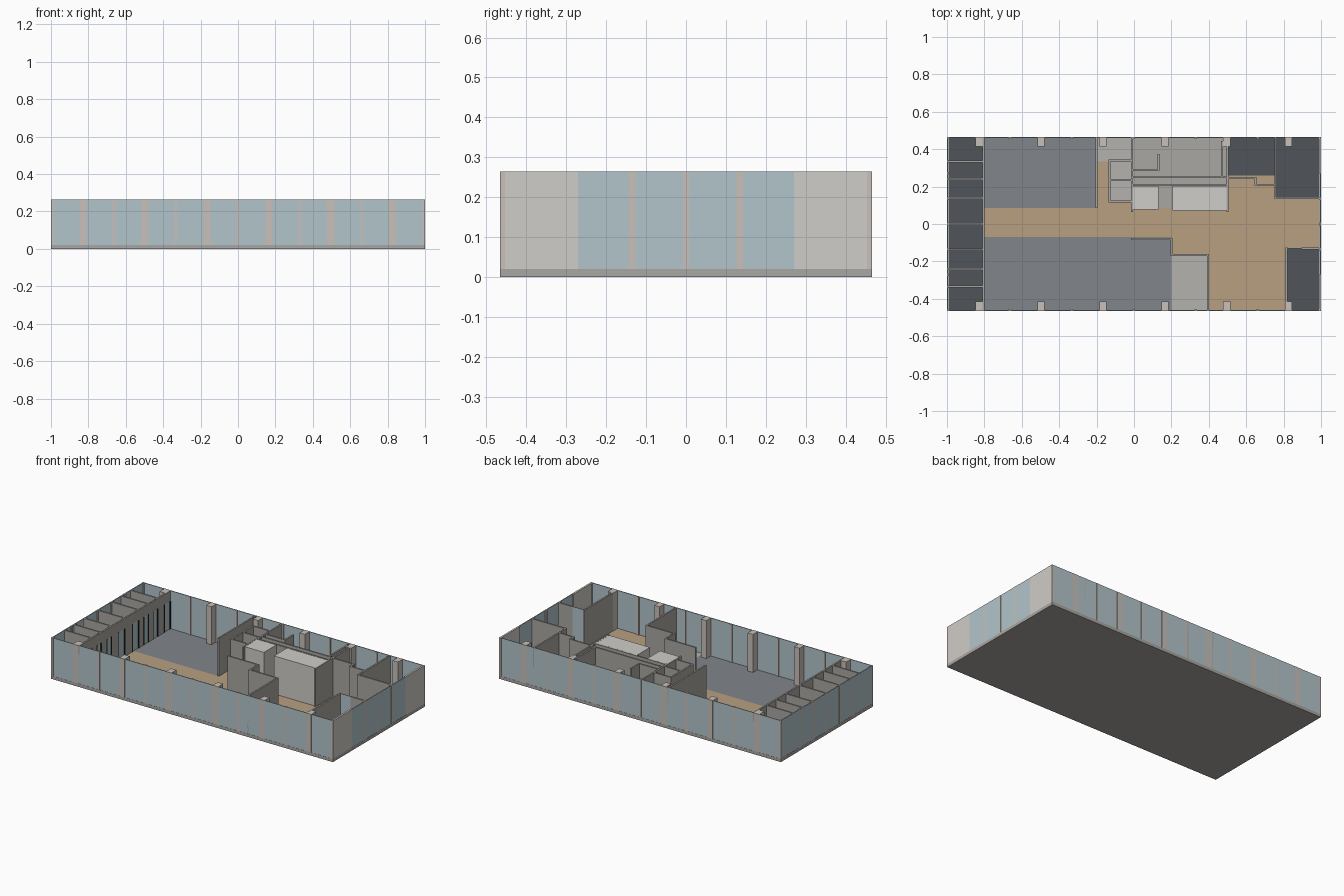
import bpy, bmesh

if "Cube" in bpy.data.objects:
    bpy.data.objects.remove(bpy.data.objects["Cube"])

H, S = 0.265, 0.02          # wall top, slab top
X, Y, T = 1.0, 0.466, 0.010  # half length, half width, partition thickness


def mat(name, r, g, b):
    m = bpy.data.materials.new(name)
    m.diffuse_color = (r, g, b, 1)
    m.use_nodes = True
    m.node_tree.nodes["Principled BSDF"].inputs["Base Color"].default_value = m.diffuse_color
    return m


GLASS = mat("glass", .45, .56, .60)
STONE = mat("stone", .58, .53, .49)
PALE = mat("pale_panel", .63, .61, .58)
WALL = mat("plaster", .40, .385, .36)
DARK = mat("dark_carpet", .08, .09, .10)
BLUE = mat("blue_grey_carpet", .22, .235, .255)
TAN = mat("timber", .48, .35, .22)
TILE = mat("tile", .46, .45, .43)
BLACK = mat("black_frame", .02, .02, .02)


def boxes(name, items, material):
    """One object made of boxes given as (x0, x1, y0, y1, z0, z1)."""
    bm = bmesh.new()
    for x0, x1, y0, y1, z0, z1 in items:
        vs = bmesh.ops.create_cube(bm, size=1)["verts"]
        for v in vs:
            v.co.x = x1 if v.co.x > 0 else x0
            v.co.y = y1 if v.co.y > 0 else y0
            v.co.z = z1 if v.co.z > 0 else z0
    me = bpy.data.meshes.new(name)
    bm.to_mesh(me)
    bm.free()
    me.materials.append(material)
    ob = bpy.data.objects.new(name, me)
    bpy.context.collection.objects.link(ob)
    return ob


def floor(name, material, *rects):
    boxes(name, [(*r, S - .002, S + .001) for r in rects], material)


def run(path, z0=S, z1=H):
    """Partition boxes following an axis-aligned path."""
    h = T / 2
    return [(min(a[0], b[0]) - h, max(a[0], b[0]) + h,
             min(a[1], b[1]) - h, max(a[1], b[1]) + h, z0, z1)
            for a, b in zip(path, path[1:])]


# Slab and floor finishes
boxes("slab", [(-X, X, -Y, Y, 0, S)], WALL)
floor("office_floor", DARK, (-.99, -.81, -.46, .46), (.82, .99, -.46, -.13),
      (.755, .99, .14, .46), (.505, .755, .26, .46))
floor("open_plan_floor", BLUE, (-.80, -.20, .085, .46), (-.80, .20, -.46, -.07))
floor("corridor_floor", TAN, (-.81, .2, -.07, .085), (-.20, -.13, .085, .335),
      (-.13, -.01, .085, .12), (.2, .4, -.165, .07), (.4, .82, -.46, .07),
      (.82, .99, -.13, .14), (.5, .82, .07, .14), (.5, .755, .14, .26))
floor("washroom_floor", TILE, (-.13, -.01, .12, .335), (-.20, -.01, .335, .46),
      (.2, .4, -.46, -.165))

# Long facades: columns, mullions and glass
cols = [-.828 + .331 * i for i in range(6)]
mids = [-.663 + .331 * i for i in range(5)]
column, mullion, pane = [], [], []
for s in (-1, 1):
    def band(x0, x1, a, b):
        return (x0, x1, min(s * a, s * b), max(s * a, s * b), S, H)
    column += [band(c - .019, c + .019, Y - .051, Y) for c in cols]
    mullion += [band(m - .007, m + .007, Y - .012, Y) for m in mids + [-.993, .993]]
    edges = sorted([(c - .019, c + .019) for c in cols] +
                   [(m - .007, m + .007) for m in mids] + [(-X, -.986), (.986, X)])
    pane += [band(a[1], b[0], Y - .006, Y - .001) for a, b in zip(edges, edges[1:])]

# Short facades: right has solid ends, left is glazed throughout
side = [-.27, -.135, 0, .135, .27]
for x0, x1, p0, p1, ys in ((X - .012, X, X - .006, X - .001, side),
                           (-X, -X + .012, -X + .001, -X + .006, side)):
    mullion += [(x0, x1, y - .008, y + .008, S, H) for y in ys[1:-1]]
    ends = ys if x0 > 0 else [-Y + .006] + ys + [Y - .006]
    if x0 < 0:
        mullion += [(x0, x1, y - .008, y + .008, S, H) for y in (-.27, .27)]
    pane += [(p0, p1, a, b, S, H) for a, b in zip(ends, ends[1:])]
boxes("columns", column, STONE)
boxes("mullions", mullion, STONE)
boxes("facade_glass", pane, GLASS)
boxes("solid_end_panels", [(X - .012, X, -Y, -.27, S, H), (X - .012, X, .27, Y, S, H)], PALE)

# Left office row: dividers, solid head over glazed fronts with dark frames
divs = [-.335, -.24, -.135, 0, .14, .24, .335]
w = []
for y in divs:
    w += run([(-.99, y), (-.81, y)])
boxes("office_dividers", w, WALL)
boxes("office_front_head", run([(-.805, -Y + .006), (-.805, Y - .006)], .2, H), WALL)
bays = [-Y + .006] + divs + [Y - .006]
frame, front, solid = [], [], []
for a, b in zip(bays, bays[1:]):
    m = a + (b - a) * .5
    solid.append((-.81, -.80, a, m - .004, S, .2))
    front.append((-.807, -.803, m, b - .004, S, .2))
    frame += [(-.811, -.799, y - .004, y + .004, S, .2) for y in (m, b - .004)]
boxes("office_front_walls", solid, WALL)
boxes("office_front_glass", front, GLASS)
boxes("office_front_frames", frame, BLACK)

# Partitions of the core, washrooms, meeting room and right-hand offices
paths = [
    [(-.2, .09), (-.2, .46)],
    [(-.13, .12), (-.13, .34), (-.01, .34)],
    [(-.13, .235), (-.01, .235)], [(-.13, .12), (-.01, .12)],
    [(-.01, .07), (-.01, .46)],
    [(-.01, .21), (.135, .21)], [(.135, .21), (.49, .21)],
    [(-.01, .25), (.49, .25)], [(0, .29), (.13, .29)],
    [(.13, .29), (.13, .37)],
    [(.47, .25), (.47, .44)], [(.5, .07), (.5, .46)],
    [(-.01, -.08), (.2, -.08), (.2, -.165), (.395, -.165), (.395, -.46)],
    [(.5, .245), (.65, .245), (.65, .21), (.755, .21)],
    [(.755, .14), (.755, .46)], [(.755, .14), (.985, .14)],
    [(.815, -.46), (.815, -.13)], [(.9, -.13), (.985, -.13)],
]
boxes("partitions", [b for p in paths for b in run(p)], WALL)
boxes("corner_office_glass", [(.82, .895, -.132, -.128, S, H)], GLASS)

# Lift shafts
boxes("lift_shafts", [(-.005, .13, .078, .203, S, H - .001),
                      (.205, .5, .072, .203, S, H - .001)], PALE)
